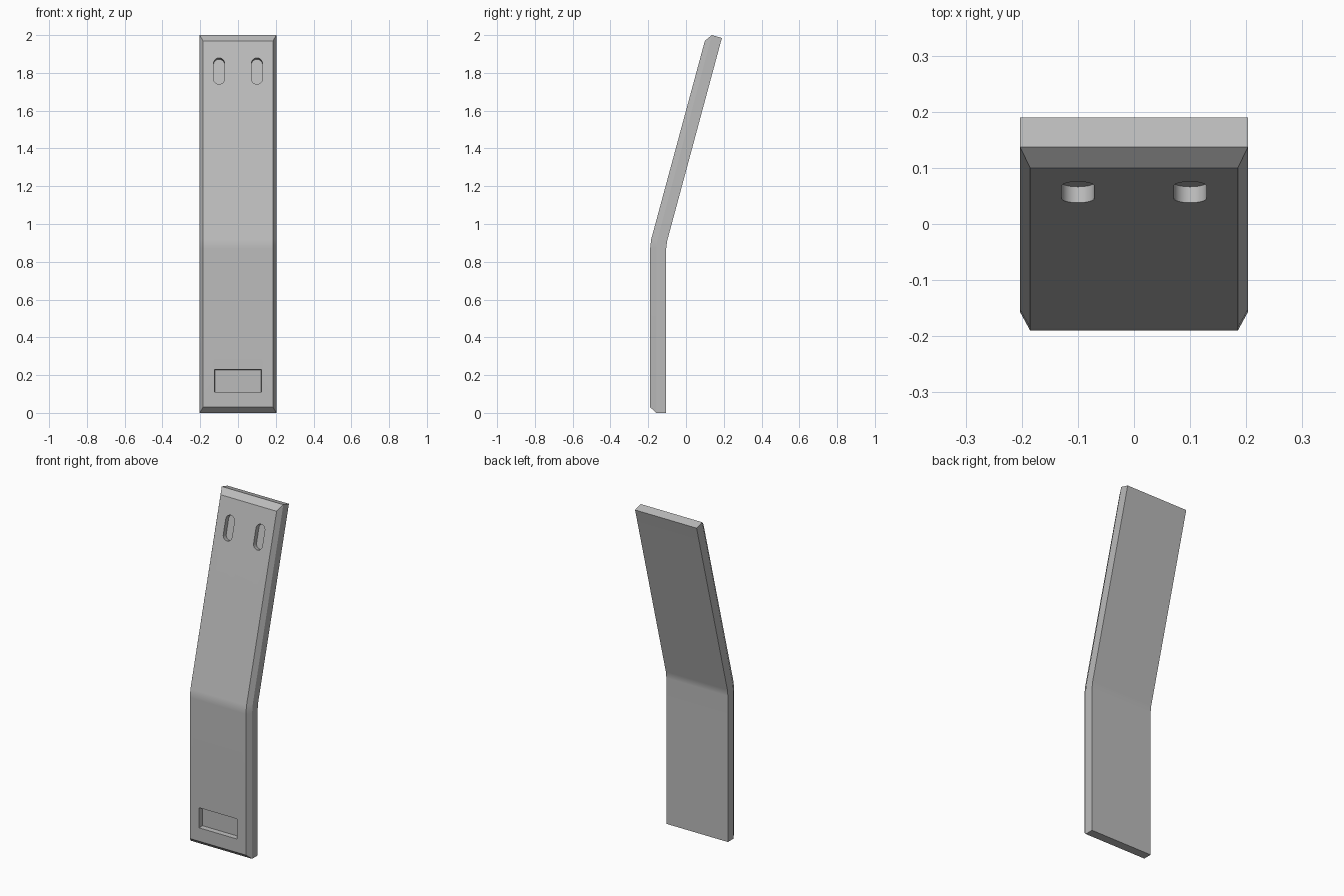
import bpy, bmesh, math
from mathutils import Matrix

cube = bpy.data.objects.get("Cube")
if cube:
    bpy.data.objects.remove(cube, do_unlink=True)

# Single grey finish
grey = bpy.data.materials.new("mid grey")
grey.use_nodes = True
colour = (0.5, 0.5, 0.5, 1)
grey.diffuse_color = colour
grey.node_tree.nodes["Principled BSDF"].inputs["Base Color"].default_value = colour

HALF, FACE = 0.203, 0.185      # half widths of the body and of its bevelled front face
LEAN = math.radians(15)        # lean of the upper half


def make_object(name, bm):
    bmesh.ops.recalc_face_normals(bm, faces=bm.faces)
    mesh = bpy.data.meshes.new(name)
    bm.to_mesh(mesh)
    bm.free()
    mesh.materials.append(grey)
    obj = bpy.data.objects.new(name, mesh)
    bpy.context.collection.objects.link(obj)
    return obj


def bent_plate():
    # Stations from bottom to top: (y, z) of back, shoulder and front
    stations = [
        ((-0.105, 0), (-0.157, 0), (-0.19, 0.03)),
        ((-0.105, 0.87), (-0.157, 0.87), (-0.19, 0.87)),
        ((-0.1, 0.91), (-0.152, 0.915), (-0.184, 0.92)),
        ((0.19, 1.985), (0.137, 2.0), (0.1, 1.97)),
    ]
    bm = bmesh.new()
    rings = []
    for back, shoulder, front in stations:
        half = [(HALF, back), (HALF, shoulder), (FACE, front)]
        ring = [bm.verts.new((x, *p)) for x, p in half]
        ring += [bm.verts.new((-x, *p)) for x, p in reversed(half)]
        rings.append(ring)
    for a, b in zip(rings, rings[1:]):
        for i in range(6):
            j = (i + 1) % 6
            bm.faces.new((a[i], a[j], b[j], b[i]))
    # End caps with their bevels
    for r in (rings[0], rings[-1]):
        bm.faces.new((r[0], r[1], r[4], r[5]))
        bm.faces.new((r[1], r[2], r[3], r[4]))
    return make_object("bent_plate", bm)


def pocket_cutter(name, outline, depth, matrix, taper=1.0):
    # Outline in the local x-z plane, sunk along local +y
    bm = bmesh.new()
    layers = []
    for y, s in ((-0.03, 1), (0, 1), (depth, taper)):
        layers.append([bm.verts.new((x * s, y, z * s)) for x, z in outline])
    n = len(outline)
    for a, b in zip(layers, layers[1:]):
        for i in range(n):
            j = (i + 1) % n
            bm.faces.new((a[i], a[j], b[j], b[i]))
    bm.faces.new(layers[0])
    bm.faces.new(layers[-1])
    bm.transform(matrix)
    obj = make_object(name, bm)
    obj.hide_render = True
    return obj


plate = bent_plate()

# Rounded slots near the top, square to the leaning face
radius, straight, steps = 0.029, 0.043, 16
slot = []
for side in (1, -1):
    for k in range(steps + 1):
        a = math.pi * k / steps
        slot.append((side * radius * math.cos(a), side * (straight + radius * math.sin(a))))
cutters = []
for name, x in (("left_slot_cutter", 0.1), ("right_slot_cutter", -0.1)):
    place = Matrix.Translation((x, 0.056, 1.81)) @ Matrix.Rotation(-LEAN, 4, "X")
    cutters.append(pocket_cutter(name, slot, 0.03, place))

# Rectangular recess near the bottom
box = [(-0.125, -0.06), (0.125, -0.06), (0.125, 0.06), (-0.125, 0.06)]
place = Matrix.Translation((0, -0.19, 0.17))
cutters.append(pocket_cutter("recess_cutter", box, 0.03, place, 0.97))

# Cut the pockets, then drop the cutters
bpy.ops.object.select_all(action="DESELECT")
plate.select_set(True)
bpy.context.view_layer.objects.active = plate
for cutter in cutters:
    mod = plate.modifiers.new("pocket", "BOOLEAN")
    mod.operation = "DIFFERENCE"
    mod.solver = "EXACT"
    mod.object = cutter
    bpy.ops.object.modifier_apply(modifier=mod.name)
    bpy.data.objects.remove(cutter, do_unlink=True)

# Soft bend, crisp bevels
bpy.ops.object.shade_smooth_by_angle(angle=math.radians(20))
weighted = plate.modifiers.new("flat_faces", "WEIGHTED_NORMAL")
weighted.keep_sharp = True
